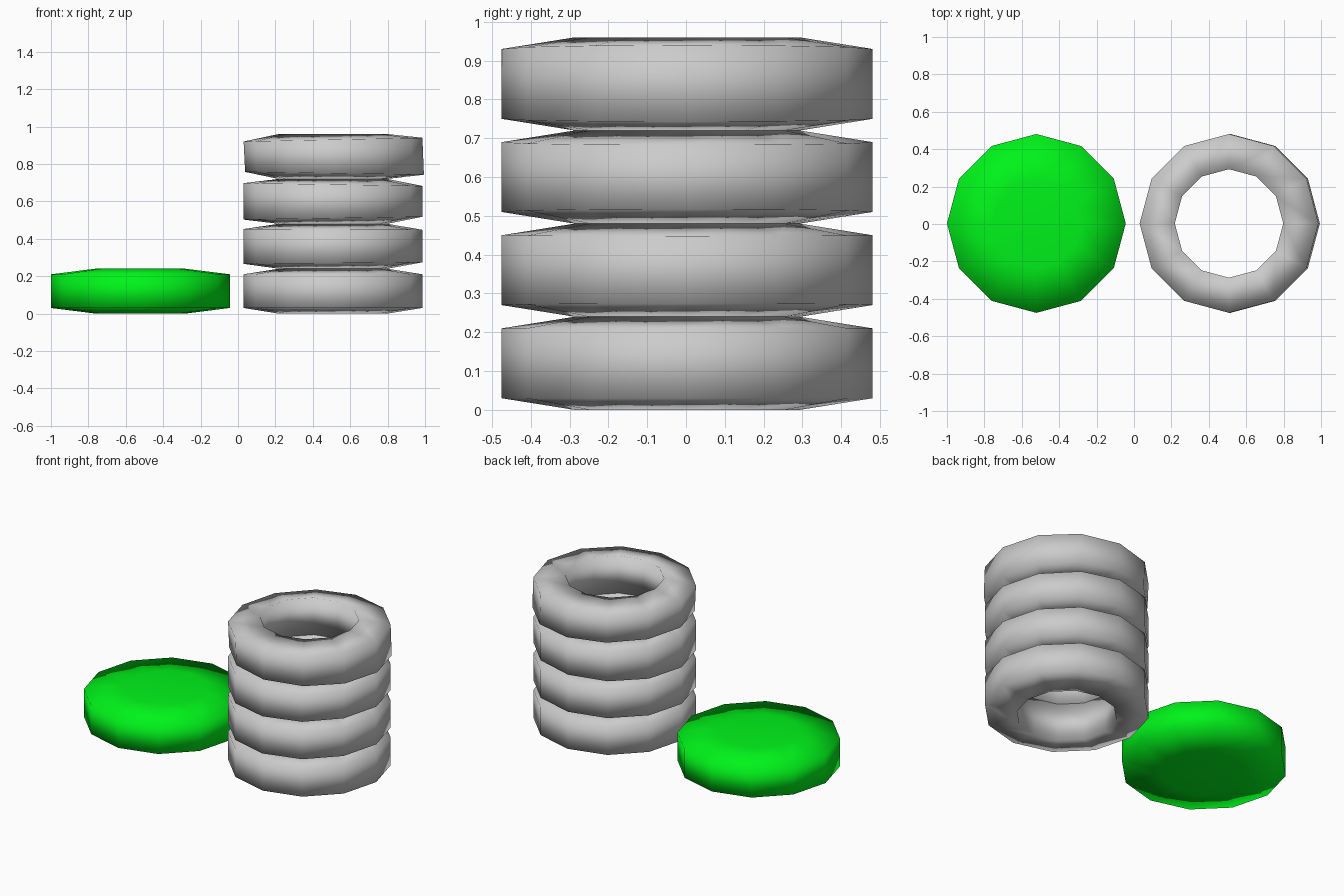
import bpy, bmesh, math

if "Cube" in bpy.data.objects:
    bpy.data.objects.remove(bpy.data.objects["Cube"])

SIDES = 12
R_OUT, R_HOLE, R_CAP = 0.478, 0.29, 0.24
H, EDGE = 0.24, 0.03
CY = 0.003


def ring(bm, r, z, tilt=0.0, dx=0.0):
    """Twelve-sided ring of vertices, optionally leaning along x."""
    verts = []
    for i in range(SIDES):
        a = 2 * math.pi * i / SIDES
        verts.append(bm.verts.new((r * math.cos(a) + dx, r * math.sin(a),
                                   z + tilt * math.cos(a))))
    return verts


def bridge(bm, a, b):
    for i in range(SIDES):
        j = (i + 1) % SIDES
        bm.faces.new((a[i], a[j], b[j], b[i]))


def finish(bm, name, loc):
    bmesh.ops.recalc_face_normals(bm, faces=bm.faces)
    for f in bm.faces:
        f.smooth = True
    me = bpy.data.meshes.new(name)
    bm.to_mesh(me)
    bm.free()
    ob = bpy.data.objects.new(name, me)
    ob.location = loc
    bpy.context.collection.objects.link(ob)
    return ob


def wheel(name, loc, r_in, filled, low_tilt=0.0, high_tilt=0.0, dx=0.0):
    bm = bmesh.new()
    low_in = ring(bm, r_in, 0)
    low_out = ring(bm, R_OUT, EDGE, low_tilt, dx)
    high_out = ring(bm, R_OUT, H - EDGE, high_tilt)
    high_in = ring(bm, r_in, H)
    bridge(bm, low_in, low_out)
    bridge(bm, low_out, high_out)
    bridge(bm, high_out, high_in)
    if filled:
        bm.faces.new(low_in[::-1])
        bm.faces.new(high_in)
    else:
        bridge(bm, high_in, low_in)
    return finish(bm, name, loc)


# stack of four tyres, the upper ones slightly squashed
squash = [(0, 0, 0), (0.004, -0.002, 0), (0.0075, -0.0075, 0), (-0.0075, 0.01, 0.008)]
for n, (lo, hi, dx) in enumerate(squash):
    wheel(f"tyre_{n + 1}", (0.508, CY, n * H), R_HOLE, False, lo, hi, dx)

# green filled disc lying beside the stack
disc = wheel("green_disc", (-0.522, CY, 0), R_CAP, True)
green = bpy.data.materials.new("green")
green.diffuse_color = (0.0, 0.9, 0.01, 1)
green.use_nodes = True
green.node_tree.nodes["Principled BSDF"].inputs["Base Color"].default_value = green.diffuse_color
disc.data.materials.append(green)
